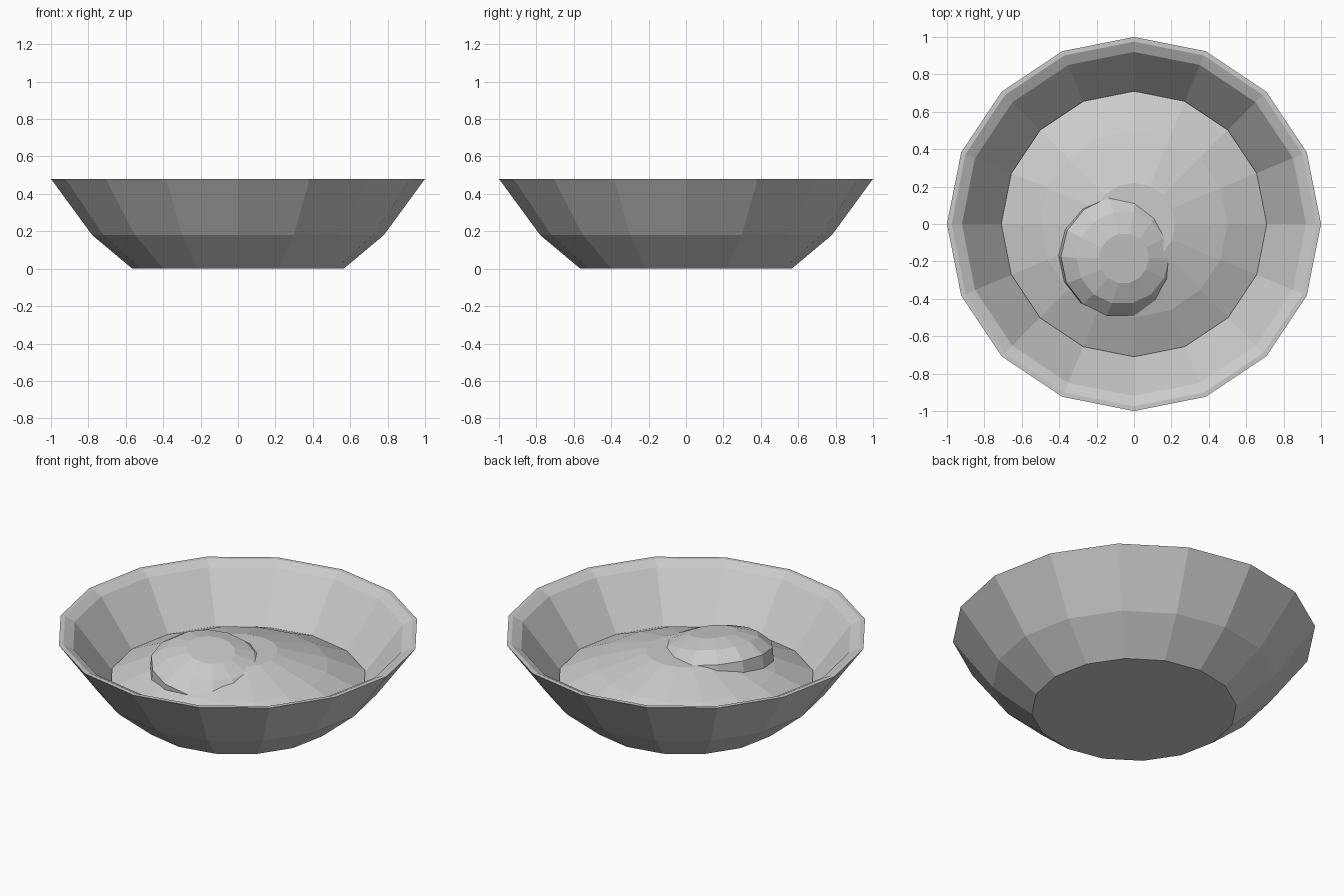
import bpy, bmesh, math
from mathutils import Matrix, Vector

if "Cube" in bpy.data.objects:
    bpy.data.objects.remove(bpy.data.objects["Cube"])


def lathe(name, profile, sides, cap_start=True, cap_end=True):
    """Spin (radius, z) points around z into a flat-shaded mesh."""
    bm = bmesh.new()
    rings = []
    for r, z in profile:
        rings.append([bm.verts.new((r * math.cos(2 * math.pi * i / sides),
                                    r * math.sin(2 * math.pi * i / sides), z))
                      for i in range(sides)])
    for a, b in zip(rings, rings[1:]):
        for i in range(sides):
            j = (i + 1) % sides
            bm.faces.new((a[i], a[j], b[j], b[i]))
    if cap_start:
        bm.faces.new(rings[0][::-1])
    if cap_end:
        bm.faces.new(rings[-1])
    bmesh.ops.recalc_face_normals(bm, faces=bm.faces)
    me = bpy.data.meshes.new(name)
    bm.to_mesh(me)
    bm.free()
    ob = bpy.data.objects.new(name, me)
    bpy.context.collection.objects.link(ob)
    return ob


# Bowl: outer wall, bevelled rim, inner wall and floor
lathe("bowl", [(0.565, 0), (0.78, 0.18), (0.985, 0.46), (1.0, 0.48), (0.975, 0.48),
               (0.92, 0.452), (0.71, 0.18), (0.52, 0.04)], 16)

# Mounded filling
lathe("filling", [(0.71, 0.19), (0.5, 0.285), (0.22, 0.37)], 16, cap_start=False)

# Tilted scoop sunk into the filling
scoop = lathe("scoop", [(0.325, -0.08), (0.325, 0.0), (0.25, 0.065), (0.135, 0.1)], 14)
scoop.data.transform(Matrix.Translation(Vector((-0.07, -0.175, 0.33)))
                     @ Matrix.Rotation(math.radians(9), 4, 'Y')
                     @ Matrix.Rotation(math.radians(5), 4, 'X'))
